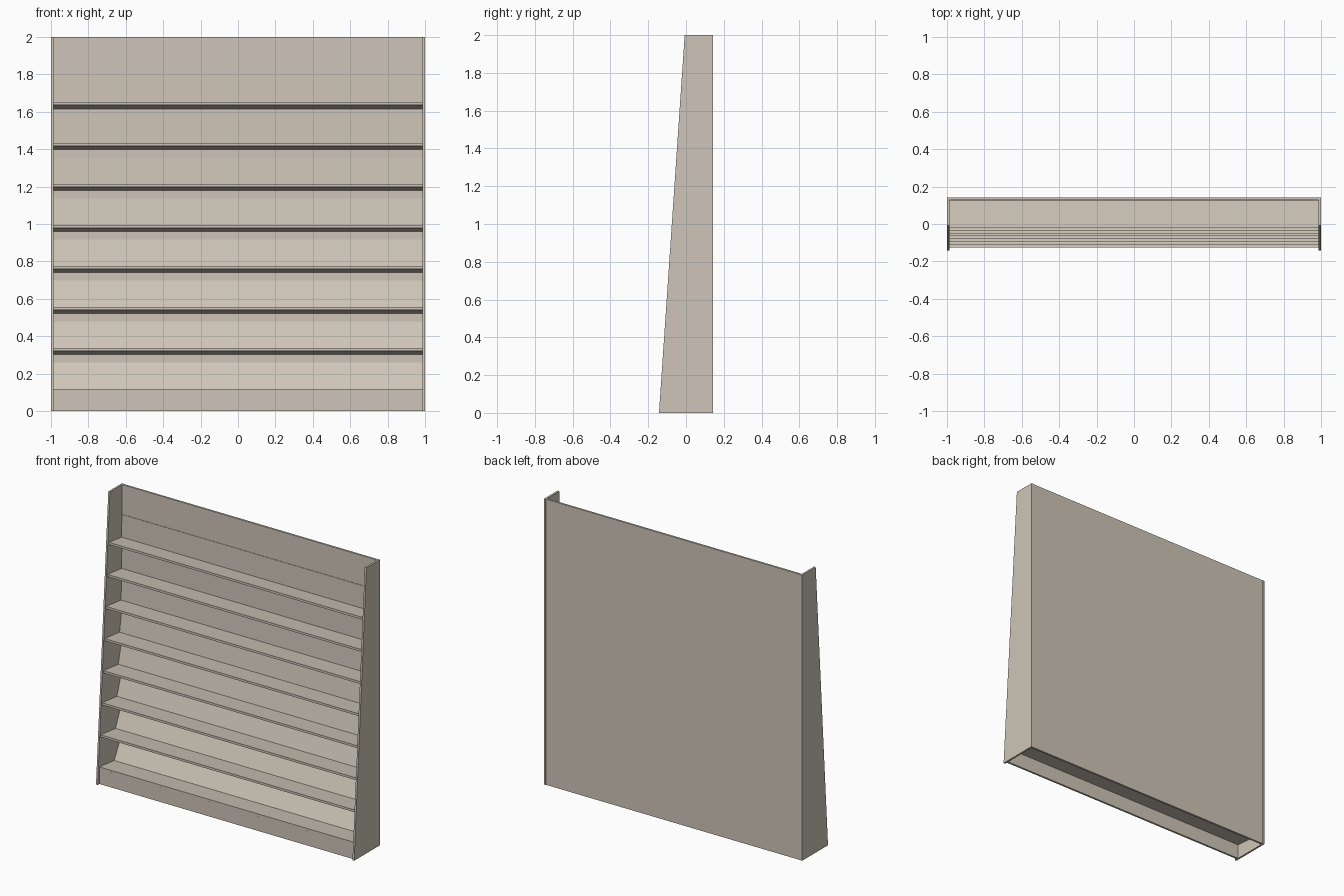
import bpy

if "Cube" in bpy.data.objects:
    bpy.data.objects.remove(bpy.data.objects["Cube"])

# Single warm beige finish
beige = bpy.data.materials.new("warm_beige")
beige.diffuse_color = (0.62, 0.56, 0.48, 1)
beige.use_nodes = True
beige.node_tree.nodes["Principled BSDF"].inputs["Base Color"].default_value = beige.diffuse_color

SIDE_T = 0.013          # side panel thickness
WALL_Y = 0.127          # front face of the back panel
INNER = 1 - SIDE_T      # half width between the sides


def front_y(z):
    """Sloping front edge of the side panels."""
    return -0.143 + 0.068 * z


def extrude_x(name, profile, x0, x1):
    """Extrude a (y, z) outline along x between x0 and x1."""
    n = len(profile)
    verts = [(x, y, z) for x in (x0, x1) for y, z in profile]
    faces = [tuple(range(n))[::-1], tuple(range(n, 2 * n))]
    faces += [(i, (i + 1) % n, n + (i + 1) % n, n + i) for i in range(n)]
    mesh = bpy.data.meshes.new(name)
    mesh.from_pydata(verts, [], faces)
    mesh.materials.append(beige)
    obj = bpy.data.objects.new(name, mesh)
    bpy.context.collection.objects.link(obj)
    # consistent outward normals
    bpy.context.view_layer.objects.active = obj
    obj.select_set(True)
    bpy.ops.object.mode_set(mode='EDIT')
    bpy.ops.mesh.select_all(action='SELECT')
    bpy.ops.mesh.normals_make_consistent(inside=False)
    bpy.ops.object.mode_set(mode='OBJECT')
    obj.select_set(False)
    return obj


# Tapered side panels
side = [(front_y(0), 0), (0.143, 0), (0.143, 2), (front_y(2), 2)]
extrude_x("left_side", side, -1, -INNER)
extrude_x("right_side", side, INNER, 1)

# Back panel between the sides
extrude_x("back_panel", [(WALL_Y, 0), (0.141, 0), (0.141, 2), (WALL_Y, 2)],
          -INNER, INNER)

# Kick board under the lowest shelf
extrude_x("kick_board", [(-0.125, 0), (-0.111, 0), (-0.111, 0.103), (-0.125, 0.103)],
          -INNER, INNER)

# Eight shelves, tipped slightly back, each with a leaning back rest
for k in range(8):
    z = 0.119 + 0.219 * k
    y = front_y(z) + 0.01
    rear = min(y + 0.165, WALL_Y - 0.005)
    drop = 0.02
    extrude_x(f"shelf_{k + 1}", [
        (y, z), (rear, z - drop * 0.9), (WALL_Y - 0.003, z + 0.14),
        (WALL_Y, z + 0.14), (WALL_Y, z - 0.016 - drop), (y, z - 0.016)],
        -INNER, INNER)
